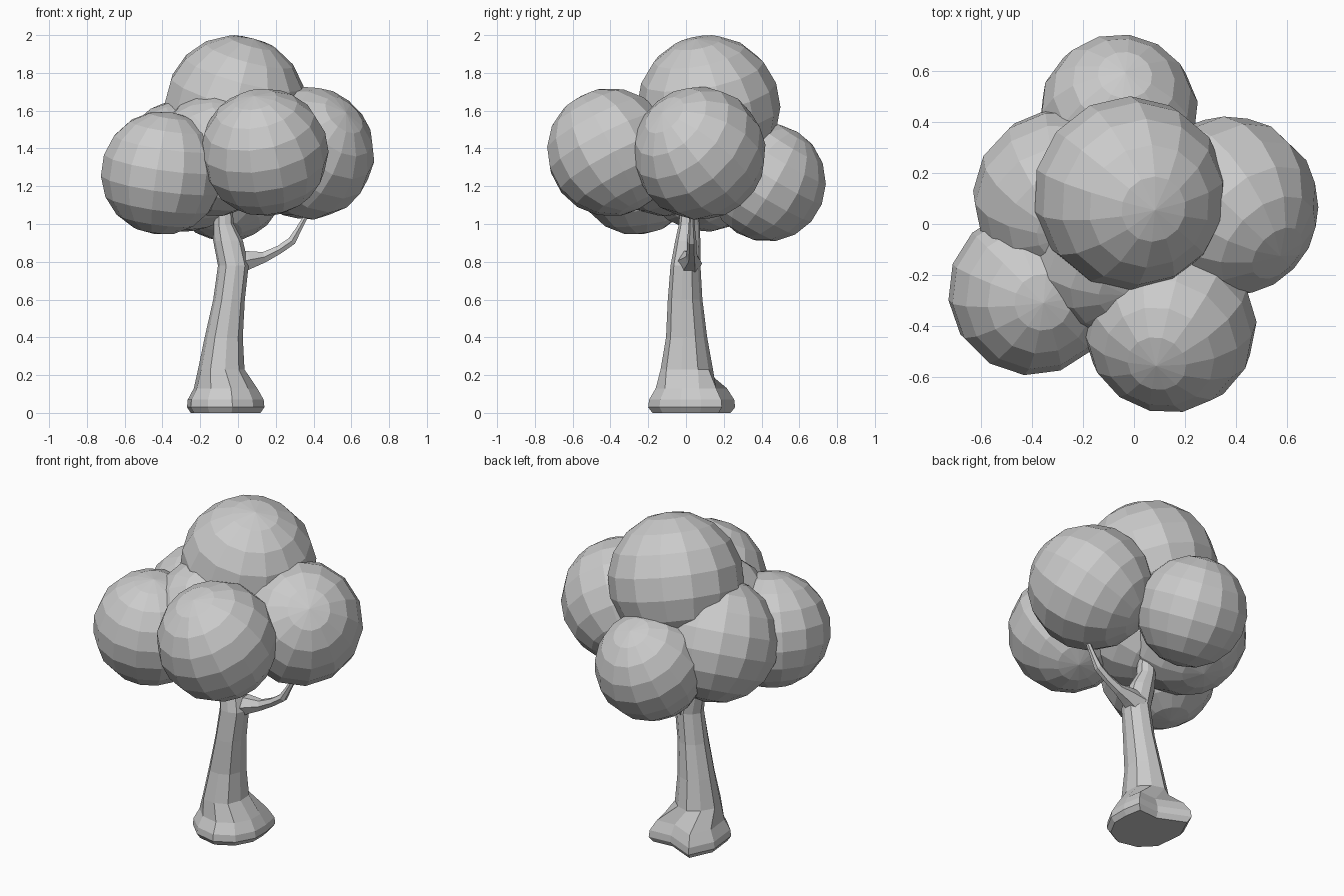
import bpy, bmesh
from math import sin, cos, radians, pi
from mathutils import Vector, Matrix, Euler

if "Cube" in bpy.data.objects:
    bpy.data.objects.remove(bpy.data.objects["Cube"])


def finish(name, bm):
    bmesh.ops.recalc_face_normals(bm, faces=bm.faces[:])
    me = bpy.data.meshes.new(name)
    bm.to_mesh(me)
    bm.free()
    ob = bpy.data.objects.new(name, me)
    bpy.context.collection.objects.link(ob)
    return ob


def skin(name, rings):
    """Bridge equal-sided rings of points and cap both ends."""
    bm = bmesh.new()
    vs = [[bm.verts.new(p) for p in r] for r in rings]
    n = len(vs[0])
    for a, b in zip(vs, vs[1:]):
        for i in range(n):
            j = (i + 1) % n
            bm.faces.new((a[i], a[j], b[j], b[i]))
    bm.faces.new(vs[0][::-1])
    bm.faces.new(vs[-1])
    return finish(name, bm)


# Trunk: root-flared base outline blending into leaning oval sections
base = [(.14, -.03), (.14, .08), (.12, .19), (-.02, .18), (-.20, .26),
        (-.27, .11), (-.25, -.08), (-.16, -.17), (-.03, -.20), (.08, -.14)]
c = Vector((-.07, .02))


def root_ring(z, s):
    return [(c.x + (x - c.x) * s, c.y + (y - c.y) * s, z) for x, y in base]


def oval(x0, x1, y0, y1, z):
    ring = []
    for i in range(10):
        a = radians(-10 + 36 * i)
        k = 1.03 if i % 2 else .97
        ring.append(((x0 + x1) / 2 + (x1 - x0) / 2 * cos(a) * k,
                     (y0 + y1) / 2 + (y1 - y0) / 2 * sin(a) * k, z))
    return ring


rings = [root_ring(0, .9), root_ring(.03, 1), root_ring(.07, .98), root_ring(.13, .82)]
for sec in [(-.21, .04, -.14, .14, .23), (-.175, .03, -.11, .11, .4),
            (-.13, .04, -.10, .085, .6), (-.105, .06, -.085, .075, .78),
            (-.13, .03, -.06, .075, .91), (-.13, -.02, -.04, .07, 1.0),
            (-.12, -.03, -.03, .06, 1.12)]:
    rings.append(oval(*sec))
skin("trunk", rings)

# Side branch: tapered tube bending up into the right leaf clump
path = [(-.02, .01, .79, .075), (.06, .02, .81, .055), (.14, .03, .825, .032),
        (.22, .03, .865, .025), (.285, .03, .91, .025), (.32, .03, .97, .018),
        (.37, .03, 1.06, .012)]
pts = [Vector(p[:3]) for p in path]
tube = []
for i, p in enumerate(pts):
    d = (pts[min(i + 1, len(pts) - 1)] - pts[max(i - 1, 0)]).normalized()
    side = Vector((0, 1, 0))
    up = d.cross(side).normalized()
    tube.append([p + (side * cos(k * pi / 3) + up * sin(k * pi / 3)) * path[i][3]
                 for k in range(6)])
skin("branch", tube)

# Leaf clumps: faceted spheres, each turned differently
clumps = {
    "leaf_clump_top": ((-.015, .12, 1.62), .38, (10, 15, 0)),
    "leaf_clump_right": ((.37, .07, 1.375), .354, (50, 20, 30)),
    "leaf_clump_front": ((.14, -.40, 1.38), .34, (25, -15, 10)),
    "leaf_clump_left": ((-.40, -.265, 1.27), .328, (10, 5, 20)),
    "leaf_clump_back": ((-.06, .43, 1.22), .313, (-20, 25, 40)),
    "leaf_clump_back_left": ((-.28, .10, 1.31), .352, (15, -20, 60)),
    "leaf_clump_middle": ((-.12, -.11, 1.365), .325, (35, 10, 15)),
}
for name, (loc, r, rot) in clumps.items():
    bm = bmesh.new()
    m = Matrix.Translation(loc) @ Euler([radians(a) for a in rot]).to_matrix().to_4x4()
    bmesh.ops.create_uvsphere(bm, u_segments=14, v_segments=9, radius=r, matrix=m)
    finish(name, bm)
